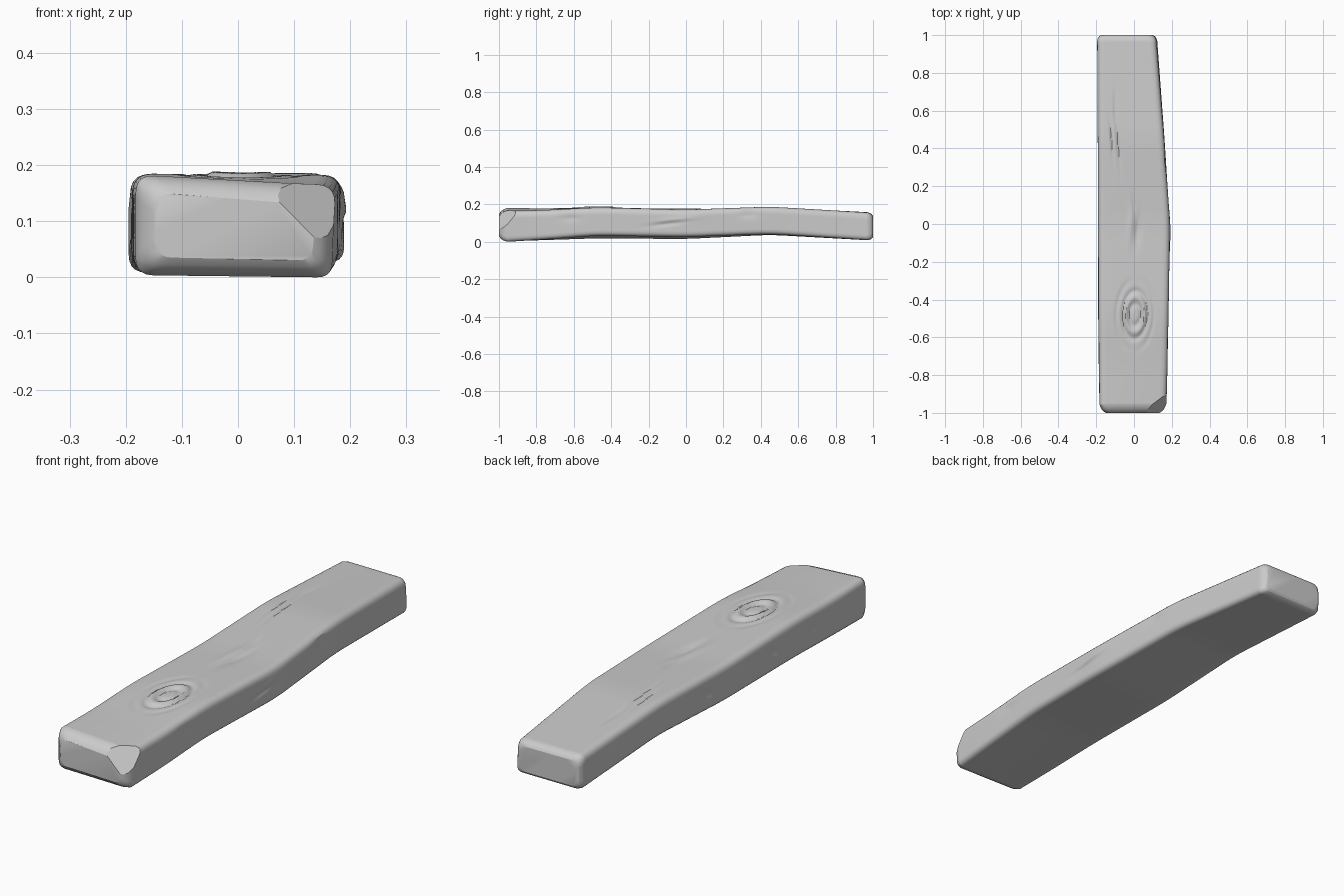
import bpy, bmesh
from math import exp, sqrt
from mathutils import Vector as V

if "Cube" in bpy.data.objects:
    bpy.data.objects.remove(bpy.data.objects["Cube"])

# Control sections: y, then (x, z) of top-left, top-right, bottom-right, bottom-left
SECT = [
    (-1.0, (-.182, .187), (.172, .165), (.165, .000), (-.182, .006)),
    (-.75, (-.185, .182), (.178, .172), (.176, .016), (-.187, .012)),
    (-.48, (-.188, .189), (.183, .187), (.182, .037), (-.190, .020)),
    (0.0, (-.190, .176), (.191, .175), (.190, .030), (-.190, .017)),
    (0.45, (-.192, .188), (.160, .191), (.162, .045), (-.192, .040)),
    (1.0, (-.195, .160), (.115, .158), (.122, .010), (-.195, .010)),
]
RADII = (.034, .034, .026, .032)
EDGES = (56, 16, 12, 16)


def section(y):
    y = min(1, max(-1, y))
    for a, b in zip(SECT, SECT[1:]):
        if y <= b[0]:
            t = (y - a[0]) / (b[0] - a[0])
            return [V(p).lerp(V(q), t) for p, q in zip(a[1:], b[1:])]


def smooth_section(y):
    w = min(.06, 1 - abs(y))
    s = [section(y + k * w) for k in (-1, -.5, 0, .5, 1)]
    return [sum((c[i] for c in s), V((0, 0))) / 5 for i in range(4)]


def ring(y, inset=0.0):
    # Rounded outline of the plank at y
    c = smooth_section(y)
    mid = sum(c, V((0, 0))) / 4
    c = [p + V((-inset if p.x > mid.x else inset, -inset if p.y > mid.y else inset)) for p in c]
    arcs = []
    for i in range(4):
        r = RADII[i]
        a = c[i] + (c[i - 1] - c[i]).normalized() * r
        b = c[i] + (c[(i + 1) % 4] - c[i]).normalized() * r
        arcs.append([a.lerp(c[i], t / 5).lerp(c[i].lerp(b, t / 5), t / 5) for t in range(6)])
    pts = []
    for i in range(4):
        pts += arcs[i]
        a, b = arcs[i][-1], arcs[(i + 1) % 4][0]
        pts += [a.lerp(b, k / EDGES[i]) for k in range(1, EDGES[i])]
    return pts, mid


def gauss(d, w):
    return exp(-(d / w) ** 2)


def streak(a, b, a0, b0, wa, wb, slant=0.0):
    return gauss(a - a0 - slant * (b - b0), wa) * gauss(b - b0, wb)


def top_relief(x, y):
    # Knot rings
    dx, dy = x - .005 - .03 * (y + .48), y + .48
    r = sqrt((dx / .066) ** 2 + (dy / .125) ** 2)
    h = -.006 * gauss(r - 1, .13) + .005 * gauss(r - .75, .16) - .006 * gauss(r - .45, .14)
    h -= .004 * gauss(r - 1.5, .14) * abs(dx) / .1
    # Split in the middle and long grain scratches
    h -= .009 * streak(x, y, .02, -.03, .018, .09, .08)
    h += .005 * streak(x, y, -.02, -.01, .016, .10, .08)
    h -= .005 * streak(x, y, .0, .1, .012, .06, -.1)
    h -= .007 * streak(x, y, -.085, .43, .008, .12, -.08)
    h -= .006 * streak(x, y, -.12, .45, .007, .10, -.08)
    h -= .004 * streak(x, y, -.10, .62, .010, .08)
    return h


def side_relief(y, z, right):
    if right:
        return (-.006 * streak(z, y, .10, -.1, .012, .09, .12)
                + .004 * streak(z, y, .12, -.05, .015, .1, .1)
                - .005 * streak(z, y, .15, .33, .02, .05)
                - .004 * streak(z, y, .13, -.62, .02, .05))
    return (-.007 * streak(z, y, .10, .12, .02, .035, .3)
            - .006 * streak(z, y, .11, -.33, .02, .035, .3)
            - .005 * streak(z, y, .11, -.6, .02, .035, .3))


# Plank body: sections lofted along y, with softened ends and capped rings
bm = bmesh.new()
body = [(-.955 + 1.925 * i / 260, 0) for i in range(261)]
front = [(-1, .033), (-.992, .021), (-.978, .009)]
back = [(.985, .004), (.995, .011), (1, .020)]
rings = []
for y, ins in front + body + back:
    pts, mid = ring(y, ins)
    row = []
    for p in pts:
        x, z = p
        fade = min(1, max(0, (.93 - abs(y)) / .1))
        if z > mid.y + .055:
            z += fade * top_relief(x, y) * min(1, (z - mid.y - .055) / .012)
        if x > mid.x + .14:
            x += fade * side_relief(y, z, True)
        elif x < mid.x - .14:
            x -= fade * side_relief(y, z, False)
        row.append(bm.verts.new((x, y, z)))
    rings.append(row)
for a, b in zip(rings, rings[1:]):
    for i in range(len(a)):
        j = (i + 1) % len(a)
        bm.faces.new((a[i], a[j], b[j], b[i]))
bm.faces.new(rings[0])
bm.faces.new(rings[-1])

# Broken-off front right corner
p, q, r = V((.05, -.985, .18)), V((.18, -.89, .17)), V((.175, -1, .035))
n = (q - p).cross(r - p).normalized()
if n.dot(V((1, -1, 1))) < 0:
    n = -n
bmesh.ops.bisect_plane(bm, geom=bm.verts[:] + bm.edges[:] + bm.faces[:],
                       plane_co=p, plane_no=n, clear_outer=True)
bmesh.ops.holes_fill(bm, edges=[e for e in bm.edges if e.is_boundary], sides=0)
bmesh.ops.recalc_face_normals(bm, faces=bm.faces[:])

# Rest the plank on the ground
low = min(v.co.z for v in bm.verts)
bmesh.ops.translate(bm, verts=bm.verts[:], vec=(0, 0, -low))

mesh = bpy.data.meshes.new("wooden_plank")
bm.to_mesh(mesh)
bm.free()
plank = bpy.data.objects.new("wooden_plank", mesh)
bpy.context.collection.objects.link(plank)
bpy.context.view_layer.objects.active = plank
plank.select_set(True)
bpy.ops.object.shade_smooth_by_angle(angle=.45)
